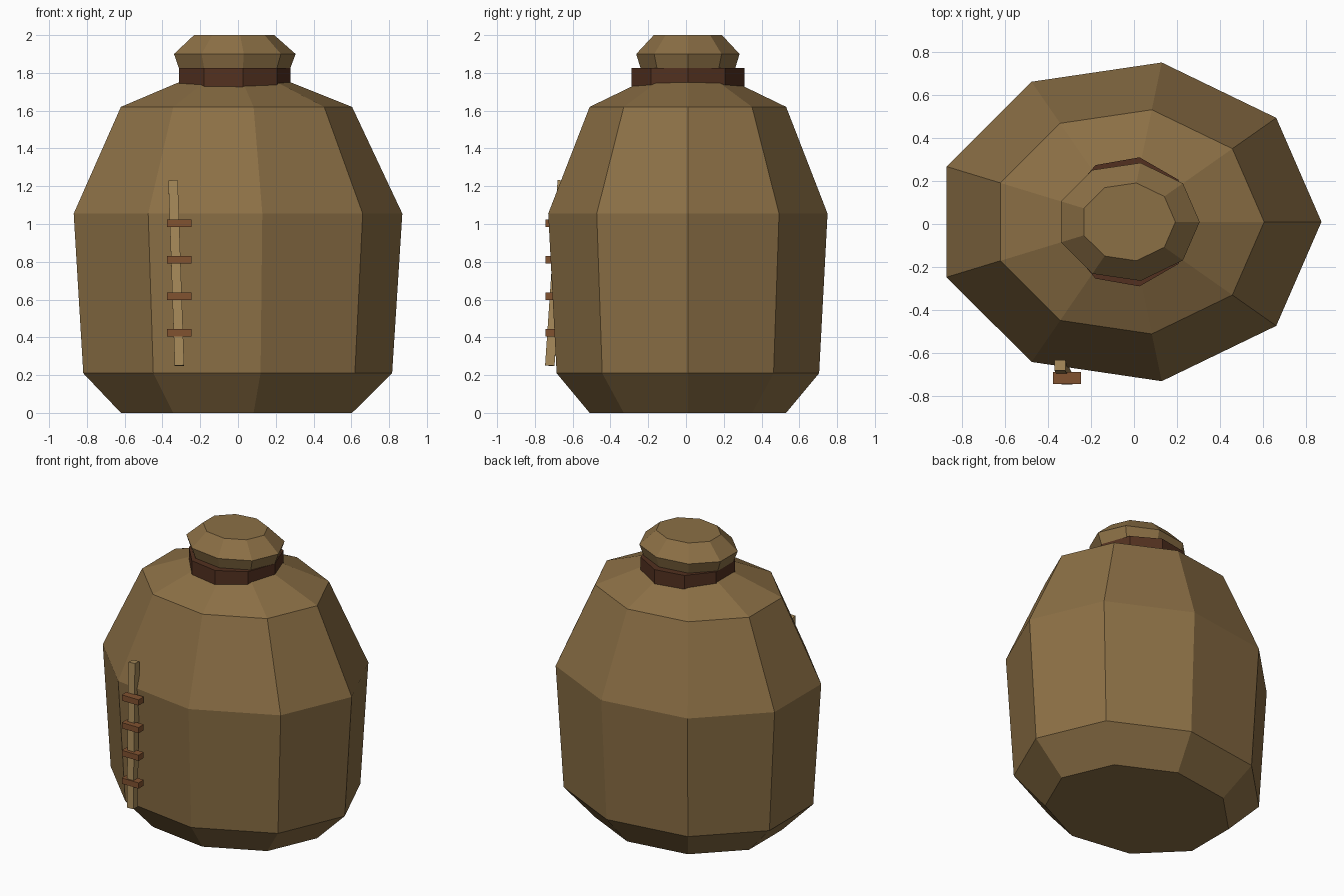
import bpy, bmesh, math
from mathutils import Vector

if "Cube" in bpy.data.objects:
    bpy.data.objects.remove(bpy.data.objects["Cube"])

CX, CY, SIDES = -0.027, 0.01, 9


def material(name, rgb):
    m = bpy.data.materials.new(name)
    m.diffuse_color = (*rgb, 1)
    m.use_nodes = True
    m.node_tree.nodes["Principled BSDF"].inputs["Base Color"].default_value = m.diffuse_color
    return m


def finish(name, bm, mat):
    bmesh.ops.recalc_face_normals(bm, faces=bm.faces)
    me = bpy.data.meshes.new(name)
    bm.to_mesh(me)
    bm.free()
    me.materials.append(mat)
    ob = bpy.data.objects.new(name, me)
    bpy.context.collection.objects.link(ob)
    return ob


def stacked_rings(name, profile, squash, mat):
    """Closed faceted body from (radius, z) rings."""
    bm = bmesh.new()
    rings = []
    for r, z in profile:
        angles = [2 * math.pi * i / SIDES for i in range(SIDES)]
        rings.append([bm.verts.new((CX + r * math.cos(a),
                                    CY + r * squash * math.sin(a), z)) for a in angles])
    for low, high in zip(rings, rings[1:]):
        for i in range(SIDES):
            j = (i + 1) % SIDES
            bm.faces.new((low[i], low[j], high[j], high[i]))
    bm.faces.new(rings[0])
    bm.faces.new(rings[-1])
    return finish(name, bm, mat)


def box(name, centre, size, mat, direction=None):
    bm = bmesh.new()
    bmesh.ops.create_cube(bm, size=1)
    bmesh.ops.scale(bm, vec=size, verts=bm.verts)
    if direction:
        rot = Vector((0, 0, 1)).rotation_difference(direction).to_matrix()
        bmesh.ops.rotate(bm, matrix=rot, verts=bm.verts)
    ob = finish(name, bm, mat)
    ob.location = centre
    return ob


cloth = material("burlap", (0.26, 0.16, 0.06))
rope = material("dark_tie", (0.085, 0.03, 0.014))
seam_mat = material("seam", (0.38, 0.25, 0.10))
stitch_mat = material("stitch", (0.22, 0.085, 0.03))

# Sack body with pinched neck and gathered top
stacked_rings("sack_body", [(0.631, 0), (0.843, 0.21), (0.897, 1.055), (0.631, 1.62),
                            (0.28, 1.76), (0.332, 1.9), (0.219, 2.0)], 0.837, cloth)

# Tie around the neck
stacked_rings("neck_tie", [(0.304, 1.725), (0.304, 1.825)], 1.0, rope)

# Leaning seam strip on the front
top, bottom = Vector((-0.344, -0.655, 1.23)), Vector((-0.31, -0.721, 0.25))
box("seam_strip", (top + bottom) / 2, (0.05, 0.05, (top - bottom).length),
    seam_mat, top - bottom)

# Stitches across the seam
for i, z in enumerate((0.425, 0.618, 0.811, 1.004)):
    box(f"stitch_{i + 1}", (-0.311, -0.715, z), (0.13, 0.056, 0.04), stitch_mat)
